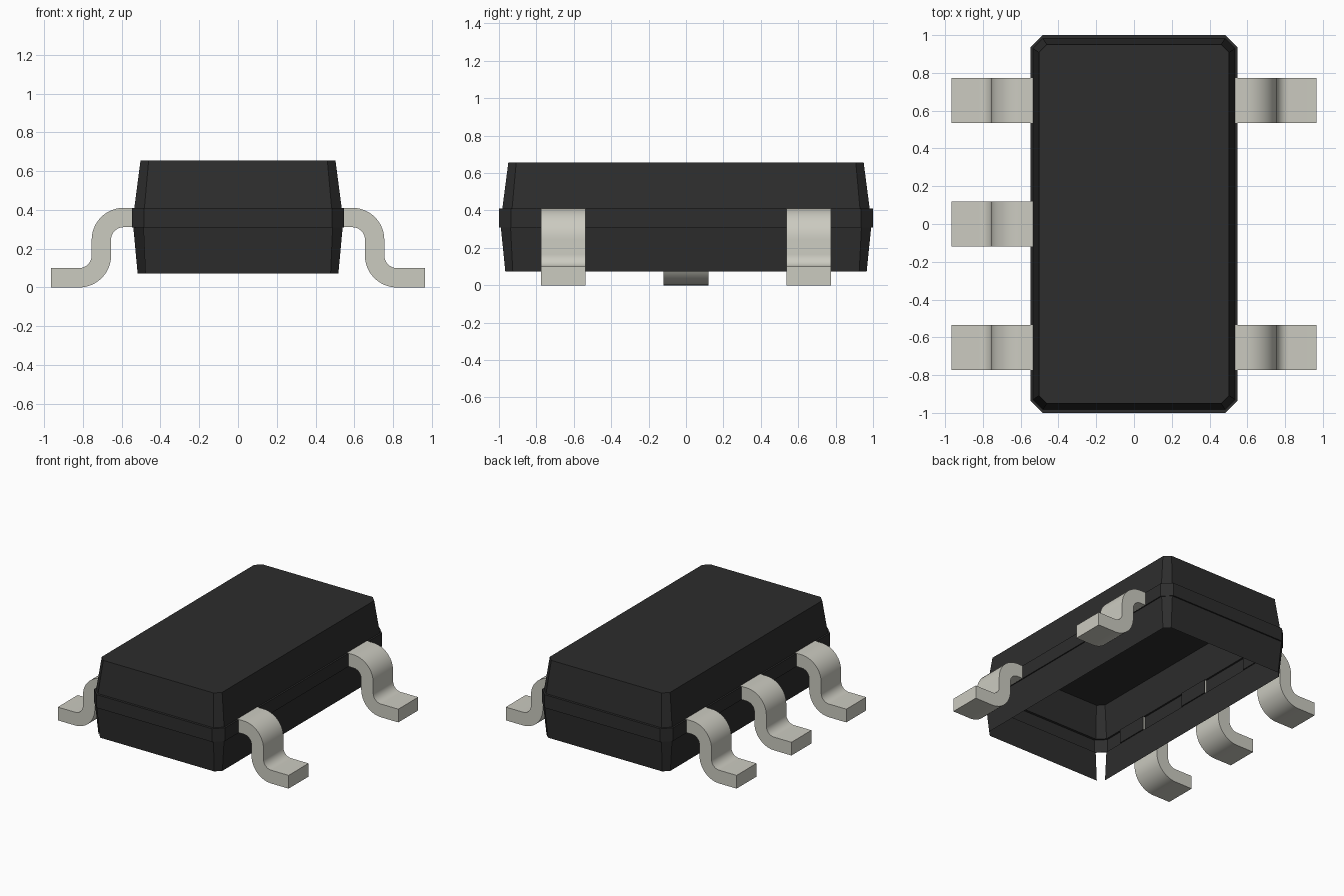
import bpy, bmesh, math

cube = bpy.data.objects.get("Cube")
if cube:
    bpy.data.objects.remove(cube, do_unlink=True)


def material(name, rgb):
    m = bpy.data.materials.new(name)
    m.use_nodes = True
    m.diffuse_color = (*rgb, 1)
    m.node_tree.nodes["Principled BSDF"].inputs["Base Color"].default_value = (*rgb, 1)
    return m


BLACK = material("black plastic", (0.026, 0.026, 0.026))
METAL = material("tin metal", (0.60, 0.595, 0.53))


def finish(bm, name, mat):
    me = bpy.data.meshes.new(name)
    bm.to_mesh(me)
    bm.free()
    me.materials.append(mat)
    ob = bpy.data.objects.new(name, me)
    bpy.context.collection.objects.link(ob)
    return ob


# Casing: chamfered rectangular rings stacked from the top down, open underneath
def ring(bm, hx, hy, z, c):
    pts = [(hx, hy - c), (hx - c, hy), (c - hx, hy), (-hx, hy - c),
           (-hx, c - hy), (c - hx, -hy), (hx - c, -hy), (hx, c - hy)]
    return [bm.verts.new((x, y, z)) for x, y in pts]


SECTIONS = [(0.503, 0.950, 0.655, 0.042),   # top
            (0.535, 0.982, 0.41, 0.052),    # upper wall foot
            (0.548, 1.0, 0.41, 0.064),      # protruding parting band
            (0.548, 1.0, 0.31, 0.064),
            (0.540, 0.990, 0.31, 0.052),    # lower wall
            (0.518, 0.966, 0.073, 0.040)]
bm = bmesh.new()
rings = [ring(bm, *s) for s in SECTIONS]
bm.faces.new(rings[0])
last = len(rings) - 2
for i in range(len(rings) - 1):
    for k in range(8):
        if i == last and k == 4:      # open lower corner
            continue
        n = (k + 1) % 8
        bm.faces.new((rings[i][k], rings[i + 1][k], rings[i + 1][n], rings[i][n]))
finish(bm, "casing", BLACK)


# Gull-wing lead: side profile with two bends, extruded across its width
def arc(cx, cz, r, a0, a1, n=12):
    return [(cx + r * math.cos(math.radians(a0 + (a1 - a0) * i / n)),
             cz + r * math.sin(math.radians(a0 + (a1 - a0) * i / n))) for i in range(n + 1)]


R_IN, R_OUT = 0.065, 0.165
PROFILE = ([(0.535, 0.411)] + arc(0.59, 0.246, R_OUT, 90, 0)
           + arc(0.82, 0.165, R_IN, 180, 270) + [(0.965, 0.10), (0.965, 0.0)]
           + arc(0.82, 0.165, R_OUT, 270, 180)
           + arc(0.59, 0.246, R_IN, 0, 90) + [(0.535, 0.311)])


def lead(name, side, y, half=0.119):
    bm = bmesh.new()
    base = bm.faces.new([bm.verts.new((side * x, y - half, z)) for x, z in PROFILE])
    out = bmesh.ops.extrude_face_region(bm, geom=[base])
    moved = [v for v in out["geom"] if isinstance(v, bmesh.types.BMVert)]
    bmesh.ops.translate(bm, vec=(0, 2 * half, 0), verts=moved)
    bmesh.ops.recalc_face_normals(bm, faces=bm.faces)
    ob = finish(bm, name, METAL)
    bpy.ops.object.select_all(action="DESELECT")
    ob.select_set(True)
    bpy.context.view_layer.objects.active = ob
    bpy.ops.object.shade_smooth_by_angle(angle=math.radians(35))


# Socket cover closing the inner end of a lead
def socket(name, side, y):
    bm = bmesh.new()
    bmesh.ops.create_cube(bm, size=1)
    bmesh.ops.scale(bm, vec=(0.008, 0.242, 0.104), verts=bm.verts)
    bmesh.ops.translate(bm, vec=(side * 0.531, y, 0.358), verts=bm.verts)
    finish(bm, name, BLACK)


LEADS = [("left_front", 1, -0.655), ("left_back", 1, 0.655),
         ("right_front", -1, -0.655), ("right_middle", -1, 0.0), ("right_back", -1, 0.655)]
for label, side, y in LEADS:
    lead(label + "_lead", side, y)
    socket(label + "_socket", side, y)
